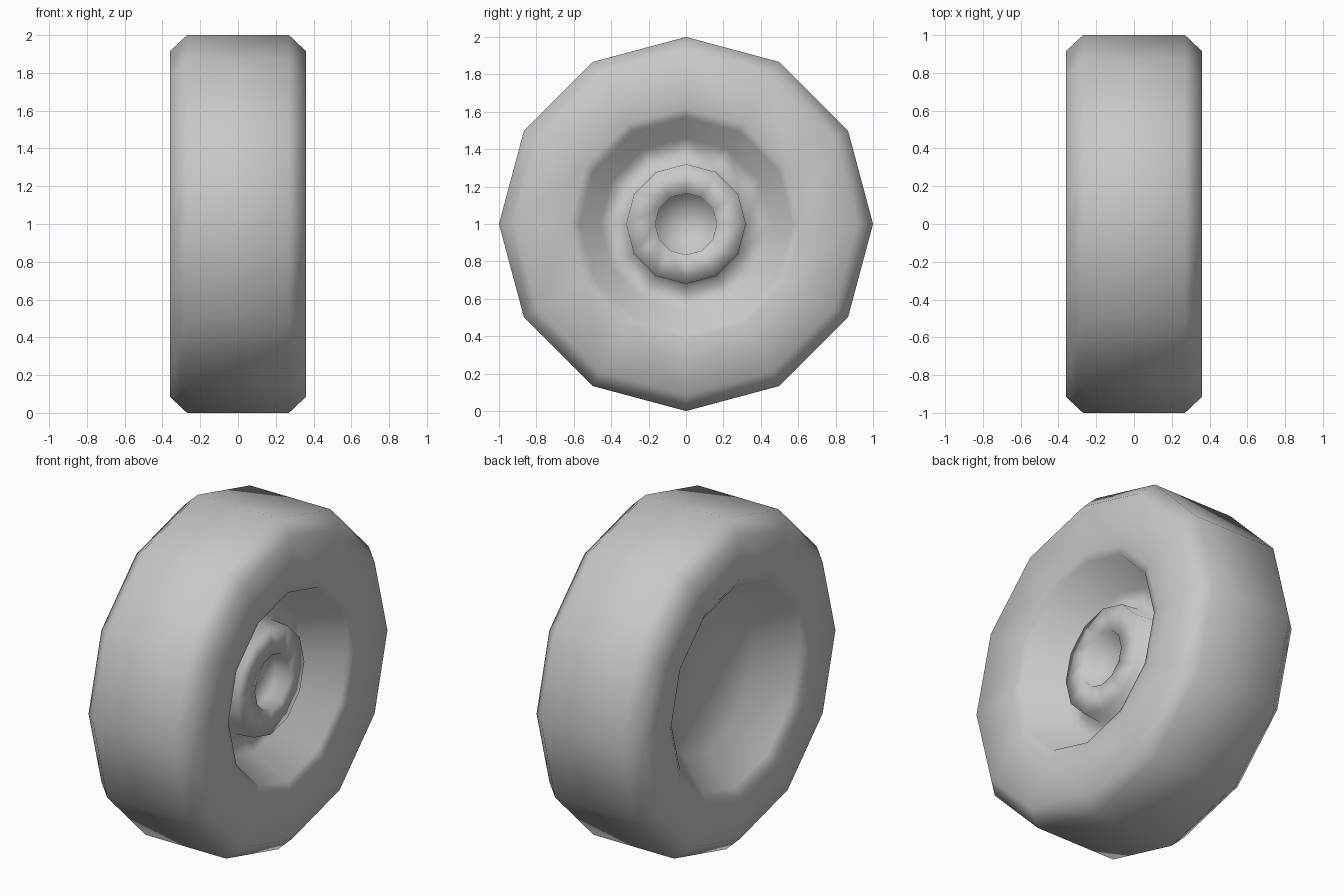
import bpy
import bmesh
from math import cos, sin, tau

SIDES = 12

cube = bpy.data.objects.get("Cube")
if cube:
    bpy.data.objects.remove(cube)

grey = bpy.data.materials.new("plain grey")
grey.use_nodes = True
grey.diffuse_color = (0.58, 0.58, 0.58, 1)
grey.node_tree.nodes["Principled BSDF"].inputs["Base Color"].default_value = grey.diffuse_color


def lathe(name, profile):
    """Turn a list of (x, radius) points around the axle; radius 0 ends close the shape."""
    bm = bmesh.new()
    rings = []
    for x, r in profile:
        count = SIDES if r else 1
        rings.append([bm.verts.new((x, r * sin(tau * i / SIDES), 1 + r * cos(tau * i / SIDES)))
                      for i in range(count)])
    for a, b in zip(rings, rings[1:]):
        for i in range(SIDES):
            j = (i + 1) % SIDES
            corners = [a[i % len(a)], a[j % len(a)], b[j % len(b)], b[i % len(b)]]
            bm.faces.new(list(dict.fromkeys(corners)))
    bmesh.ops.recalc_face_normals(bm, faces=bm.faces)
    for face in bm.faces:
        face.smooth = True
    mesh = bpy.data.meshes.new(name)
    bm.to_mesh(mesh)
    bm.free()
    mesh.materials.append(grey)
    obj = bpy.data.objects.new(name, mesh)
    bpy.context.collection.objects.link(obj)
    return obj


# Inner side: a plain dish with a rounded lip
inner_dish = [(-0.14, 0), (-0.14, 0.45), (-0.33, 0.61), (-0.36, 0.66)]

# Tread with bevelled shoulders
tread = [(-0.36, 0.915), (-0.27, 1.0), (0.27, 1.0), (0.36, 0.915)]

# Outer side: rounded lip and sloping dish
outer_dish = [(0.35, 0.62), (0.335, 0.57), (0.1, 0.46)]

# Raised hub with a shallow round socket
hub = [(0.1, 0.33), (0.22, 0.32), (0.23, 0.165), (0.14, 0.16), (0.14, 0)]

lathe("wheel", inner_dish + tread + outer_dish + hub)
